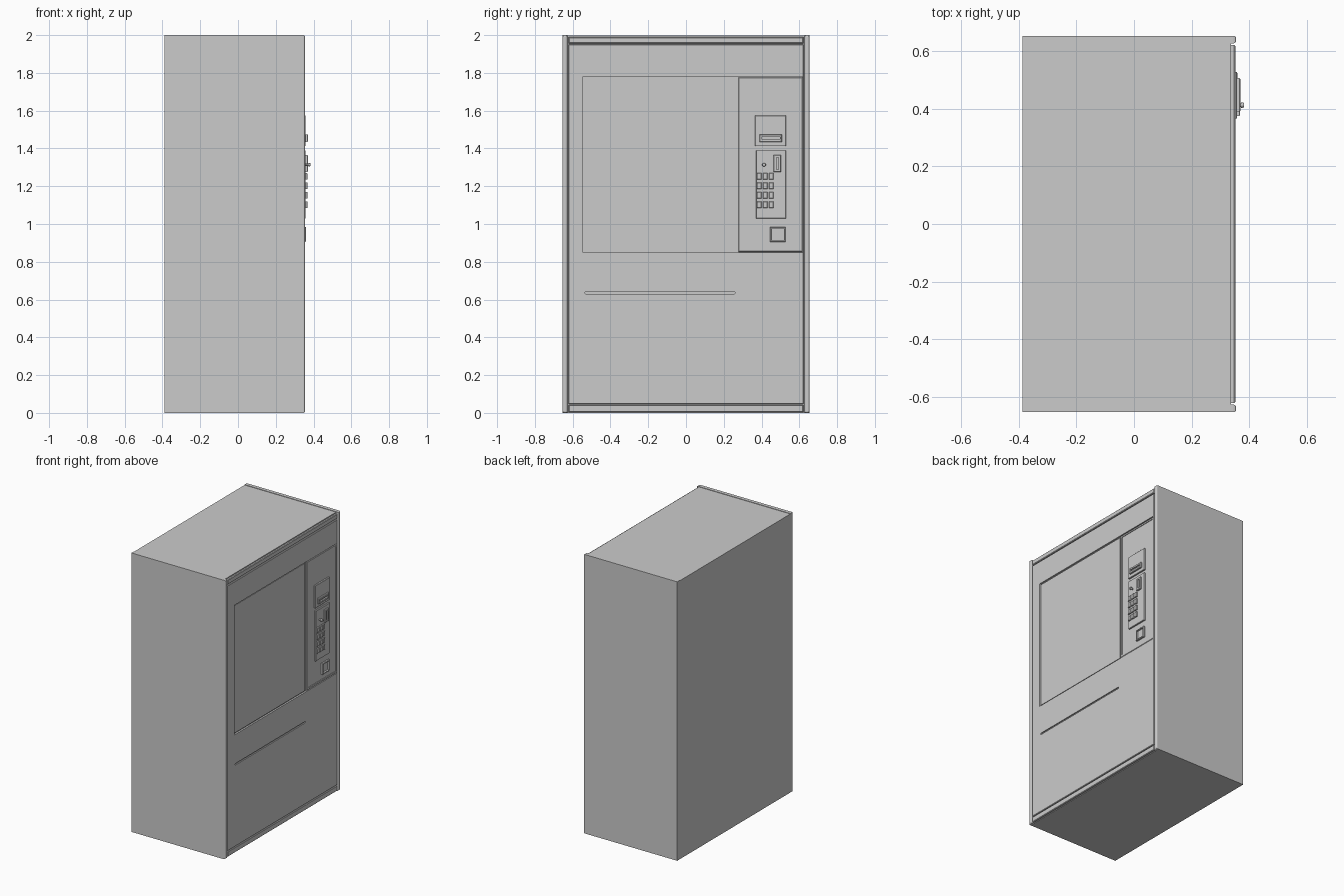
import bpy, bmesh, math
from mathutils import Matrix

if "Cube" in bpy.data.objects:
    bpy.data.objects.remove(bpy.data.objects["Cube"])


def finish(name, bm):
    me = bpy.data.meshes.new(name)
    bm.to_mesh(me)
    bm.free()
    ob = bpy.data.objects.new(name, me)
    bpy.context.collection.objects.link(ob)
    return ob


def box(name, x, y, z, bevel=0, segs=1):
    """Box from (min, max) ranges; optionally round the edges of its +x face."""
    bm = bmesh.new()
    bmesh.ops.create_cube(bm, size=1)
    for v in bm.verts:
        v.co = [r[0] if c < 0 else r[1] for c, r in zip(v.co, (x, y, z))]
    if bevel:
        edges = [e for e in bm.edges if all(v.co.x > x[1] - 1e-5 for v in e.verts)]
        bmesh.ops.bevel(bm, geom=edges, offset=bevel, segments=segs,
                        profile=0.5, affect='EDGES')
    return finish(name, bm)


def rod(name, x, y, z, r, r2=None, segs=20):
    """Cylinder along x."""
    bm = bmesh.new()
    bmesh.ops.create_cone(bm, cap_ends=True, segments=segs, radius1=r,
                          radius2=r if r2 is None else r2, depth=x[1] - x[0])
    m = Matrix.Translation(((x[0] + x[1]) / 2, y, z)) @ Matrix.Rotation(math.pi / 2, 4, 'Y')
    bmesh.ops.transform(bm, matrix=m, verts=bm.verts)
    return finish(name, bm)


def cut(ob, cutter):
    mod = ob.modifiers.new("cut", 'BOOLEAN')
    mod.operation, mod.object, mod.solver = 'DIFFERENCE', cutter, 'EXACT'
    bpy.context.view_layer.objects.active = ob
    bpy.ops.object.modifier_apply(modifier=mod.name)
    bpy.data.objects.remove(cutter)


FRONT = 0.352

# Cabinet and the two rounded side panels
box("cabinet", (-0.388, 0.338), (-0.628, 0.628), (0, 1.997))
for s, side in ((-1, "left"), (1, "right")):
    box(side + "_side_panel", (-0.388, 0.355), sorted((s * 0.628, s * 0.654)), (0, 2), 0.009, 3)

# Rails above and below the door
box("top_rail", (0.33, FRONT), (-0.622, 0.622), (1.956, 1.99), 0.004)
box("bottom_rail", (0.33, FRONT), (-0.622, 0.622), (0.004, 0.043), 0.004)

# Door with recess for window and controls, and a long groove below
door = box("door", (0.33, FRONT), (-0.622, 0.622), (0.047, 1.95), 0.003)
cut(door, box("recess_cutter", (0.340, 0.4), (-0.545, 0.616), (0.85, 1.78)))
cut(door, box("groove_cutter", (0.344, 0.4), (-0.53, 0.255), (0.63, 0.641)))
for y in (-0.53, 0.255):
    cut(door, rod("groove_end_cutter", (0.344, 0.4), y, 0.6355, 0.0055, segs=12))

# Window and control panel
box("window", (0.336, 0.346), (-0.54, 0.267), (0.858, 1.772))
panel = box("control_panel", (0.336, FRONT), (0.278, 0.616), (0.853, 1.775), 0.003)
cut(panel, box("panel_cutter", (0.347, 0.4), (0.294, 0.61), (0.868, 1.762)))

# Bill acceptor with raised slot surround
box("bill_plate", (0.34, 0.358), (0.366, 0.529), (1.412, 1.574), 0.002)
bill = box("bill_slot", (0.35, 0.37), (0.39, 0.507), (1.435, 1.475), 0.003)
cut(bill, box("bill_cutter", (0.36, 0.4), (0.40, 0.497), (1.449, 1.461)))

# Keypad plate with coin slot and return knob
box("keypad_plate", (0.34, 0.358), (0.37, 0.529), (1.03, 1.39), 0.002)
coin = box("coin_slot", (0.35, 0.37), (0.464, 0.504), (1.275, 1.365), 0.003)
cut(coin, box("coin_cutter", (0.36, 0.4), (0.478, 0.49), (1.288, 1.352)))
rod("return_knob_stem", (0.35, 0.372), 0.413, 1.314, 0.006)
knob = rod("return_knob", (0.372, 0.383), 0.413, 1.314, 0.01, 0.008)

# Keys
for row in range(4):
    for col in range(3):
        y, z = 0.387 + col * 0.032, 1.252 - row * 0.05
        box(f"key_{row}_{col}", (0.35, 0.368), (y - 0.012, y + 0.012), (z - 0.017, z + 0.017), 0.002)

# Coin return cup
cup = box("coin_return", (0.34, 0.36), (0.446, 0.526), (0.905, 0.985), 0.003)
cut(cup, box("cup_cutter", (0.348, 0.4), (0.454, 0.518), (0.913, 0.977)))
